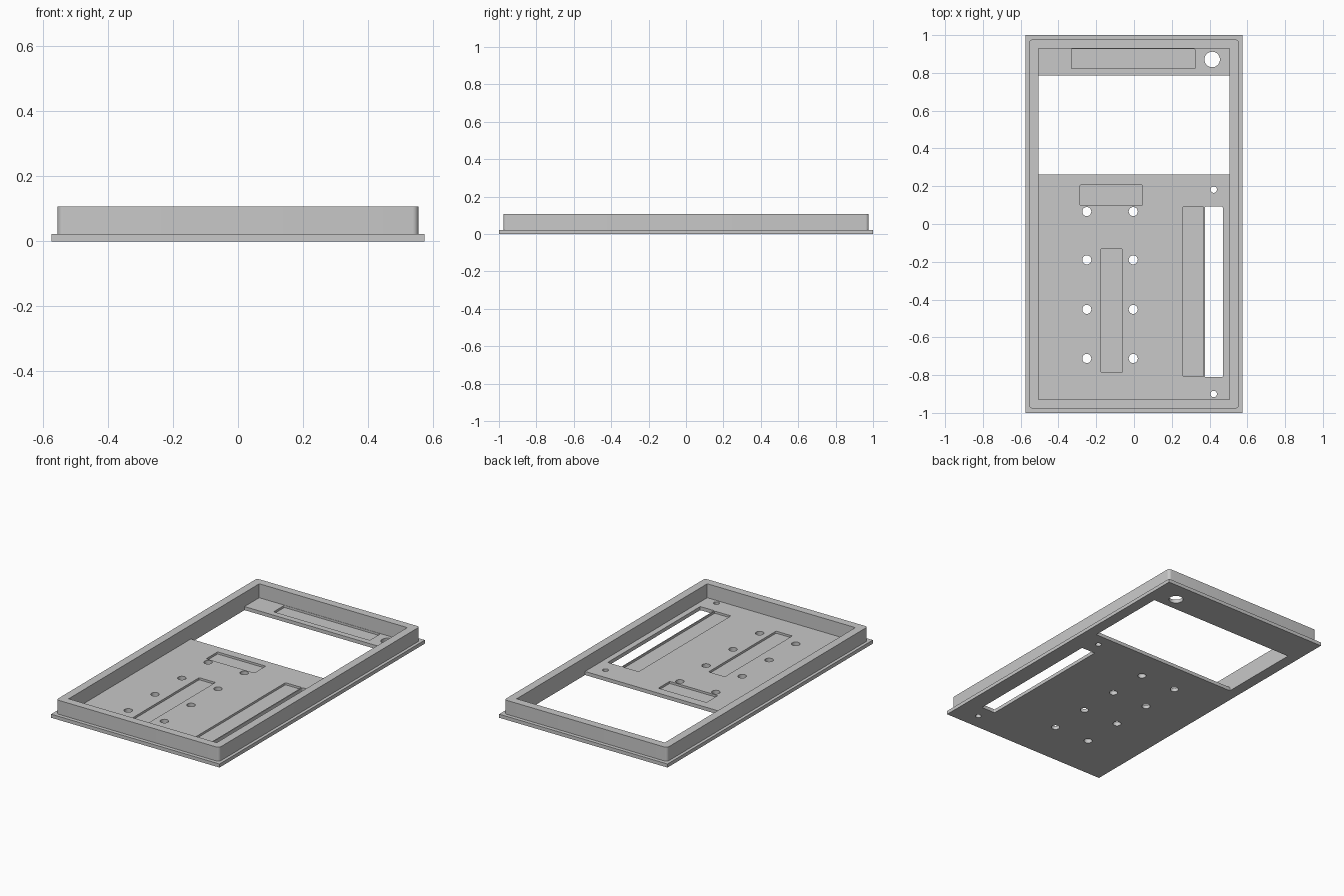
import bpy, bmesh, math

if "Cube" in bpy.data.objects:
    bpy.data.objects.remove(bpy.data.objects["Cube"])

grey = bpy.data.materials.new("light grey")
grey.use_nodes = True
grey.diffuse_color = (0.58, 0.58, 0.58, 1)
grey.node_tree.nodes["Principled BSDF"].inputs["Base Color"].default_value = (0.58, 0.58, 0.58, 1)

PLATE_TOP, RIM_TOP, RECESS_FLOOR = 0.022, 0.108, 0.009


def prism(bm, outline, z0, z1):
    """Extrude a closed counter-clockwise outline from z0 to z1."""
    face = bm.faces.new([bm.verts.new((x, y, z0)) for x, y in outline])
    top = bmesh.ops.extrude_face_region(bm, geom=[face])["geom"]
    bmesh.ops.translate(bm, vec=(0, 0, z1 - z0),
                        verts=[v for v in top if isinstance(v, bmesh.types.BMVert)])


def circle(x, y, r, n=32):
    return [(x + r * math.cos(math.tau * i / n), y + r * math.sin(math.tau * i / n))
            for i in range(n)]


def rect(x0, x1, y0, y1, r=0.0, steps=6):
    """Rectangle outline, with rounded corners when r is set."""
    corners = [(x1 - r, y1 - r), (x0 + r, y1 - r), (x0 + r, y0 + r), (x1 - r, y0 + r)]
    if not r:
        return corners
    return [(cx + r * math.cos(a), cy + r * math.sin(a))
            for k, (cx, cy) in enumerate(corners)
            for a in [(k + i / steps) * math.pi / 2 for i in range(steps + 1)]]


def solid(name, parts):
    bm = bmesh.new()
    for outline, z0, z1 in parts:
        prism(bm, outline, z0, z1)
    bmesh.ops.recalc_face_normals(bm, faces=bm.faces[:])
    mesh = bpy.data.meshes.new(name)
    bm.to_mesh(mesh)
    bm.free()
    mesh.materials.append(grey)
    obj = bpy.data.objects.new(name, mesh)
    bpy.context.collection.objects.link(obj)
    return obj


def cut(obj, parts):
    """Subtract the given prisms, then smooth only the curved walls."""
    cutter = solid("cutter", parts)
    cutter.hide_render = True
    mod = obj.modifiers.new("cut", "BOOLEAN")
    mod.operation, mod.solver, mod.object = "DIFFERENCE", "EXACT", cutter
    bpy.ops.object.select_all(action="DESELECT")
    bpy.context.view_layer.objects.active = obj
    obj.select_set(True)
    bpy.ops.object.modifier_apply(modifier=mod.name)
    bpy.data.objects.remove(cutter)
    bpy.ops.object.shade_smooth_by_angle(angle=math.radians(30))


# Openings through the plate: display window, long slot and round holes
through = [rect(-0.505, 0.505, 0.262, 0.785),
           rect(0.375, 0.47, -0.81, 0.092, 0.005),
           circle(0.414, 0.871, 0.041),
           circle(0.422, 0.182, 0.017),
           circle(0.422, -0.9, 0.017)]
through += [circle(x, y, 0.024) for x in (-0.25, -0.004) for y in (0.066, -0.19, -0.452, -0.712)]

# Shallow pockets in the inner floor
pockets = [rect(-0.332, 0.323, 0.822, 0.926, 0.005),
           rect(-0.285, 0.043, 0.098, 0.208, 0.005),
           rect(-0.174, -0.063, -0.787, -0.13, 0.005),
           rect(0.259, 0.369, -0.807, 0.092, 0.005)]

# Face plate with its flange
plate = solid("face_plate", [(rect(-0.574, 0.574, -1, 1), 0, PLATE_TOP)])
cut(plate, [(o, -0.1, 0.1) for o in through] + [(o, RECESS_FLOOR, 0.1) for o in pockets])

# Raised rim wall with rounded outer corners and square inner corners
rim = solid("rim_wall", [(rect(-0.555, 0.555, -0.977, 0.977, 0.018), PLATE_TOP, RIM_TOP)])
cut(rim, [(rect(-0.505, 0.505, -0.928, 0.928), -0.1, 0.2)])
